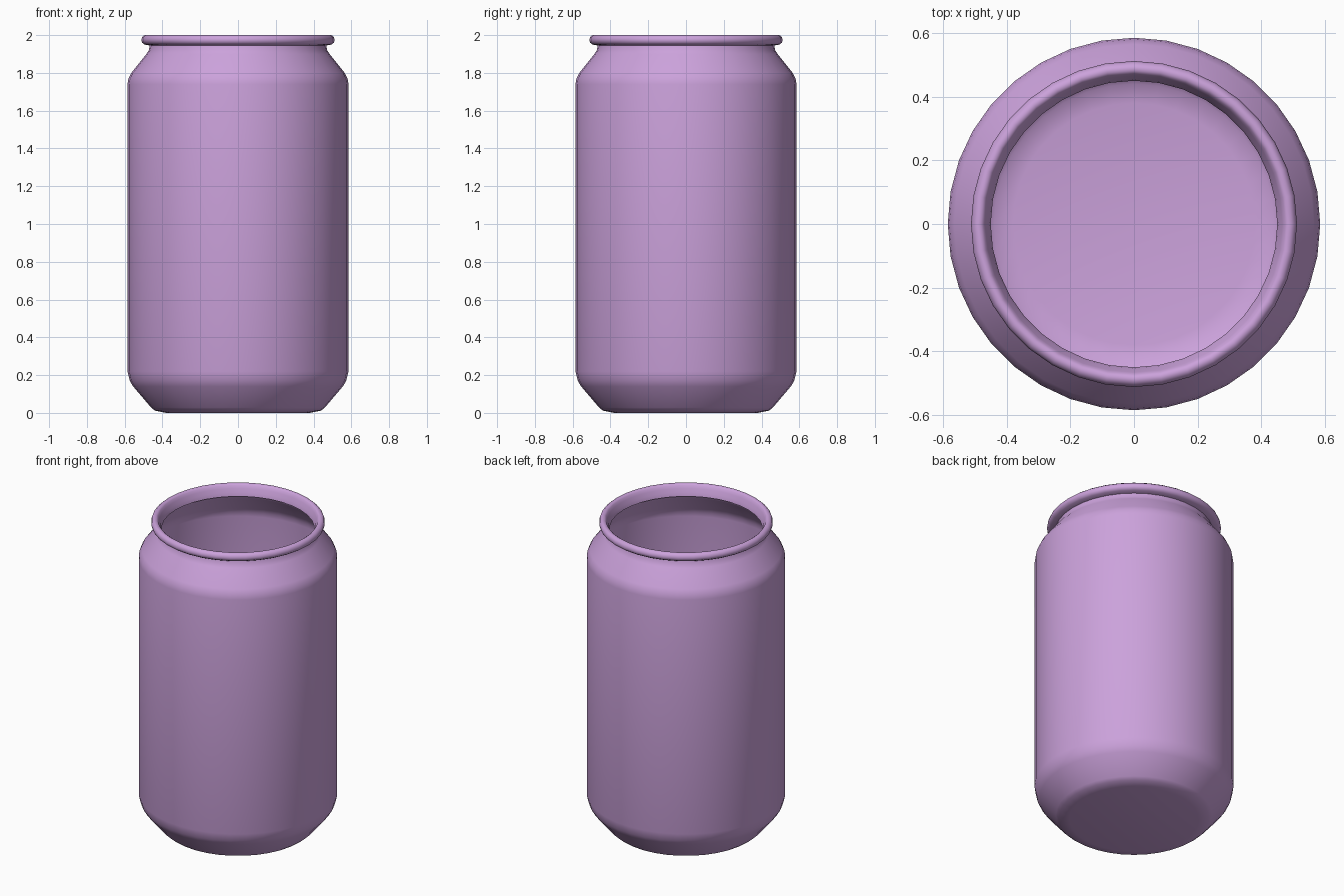
import bpy, bmesh, math

if "Cube" in bpy.data.objects:
    bpy.data.objects.remove(bpy.data.objects["Cube"])

SEGMENTS = 36

paint = bpy.data.materials.new("lilac paint")
paint.diffuse_color = (0.60, 0.36, 0.71, 1.0)
paint.use_nodes = True
paint.node_tree.nodes["Principled BSDF"].inputs["Base Color"].default_value = paint.diffuse_color


def lathe(name, profile, cap_bottom=False):
    """Spin a (radius, height) profile round the z axis."""
    bm = bmesh.new()
    rings = []
    for r, z in profile:
        rings.append([bm.verts.new((r * math.cos(2 * math.pi * i / SEGMENTS),
                                    r * math.sin(2 * math.pi * i / SEGMENTS), z))
                      for i in range(SEGMENTS)])
    for low, high in zip(rings, rings[1:]):
        for i in range(SEGMENTS):
            j = (i + 1) % SEGMENTS
            bm.faces.new((low[i], low[j], high[j], high[i]))
    if cap_bottom:
        bm.faces.new(rings[0][::-1])
    mesh = bpy.data.meshes.new(name)
    bm.to_mesh(mesh)
    bm.free()
    mesh.materials.append(paint)
    obj = bpy.data.objects.new(name, mesh)
    bpy.context.collection.objects.link(obj)
    bpy.ops.object.select_all(action='DESELECT')
    obj.select_set(True)
    bpy.context.view_layer.objects.active = obj
    bpy.ops.object.shade_smooth_by_angle(angle=math.radians(60))
    return obj


# Thin open can: floor, bevelled foot, straight wall, shoulder, neck and rolled rim
lathe("can_body", [
    (0.38, 0.0), (0.44, 0.012), (0.46, 0.028), (0.555, 0.14), (0.573, 0.17),
    (0.585, 0.22), (0.585, 1.74), (0.58, 1.77), (0.565, 1.80),
    (0.485, 1.90), (0.472, 1.92), (0.467, 1.945),
    (0.495, 1.95), (0.508, 1.96), (0.512, 1.975), (0.507, 1.99), (0.495, 2.0),
    (0.482, 2.0), (0.472, 1.993), (0.466, 1.975), (0.455, 1.955), (0.45, 1.93),
], cap_bottom=True)
